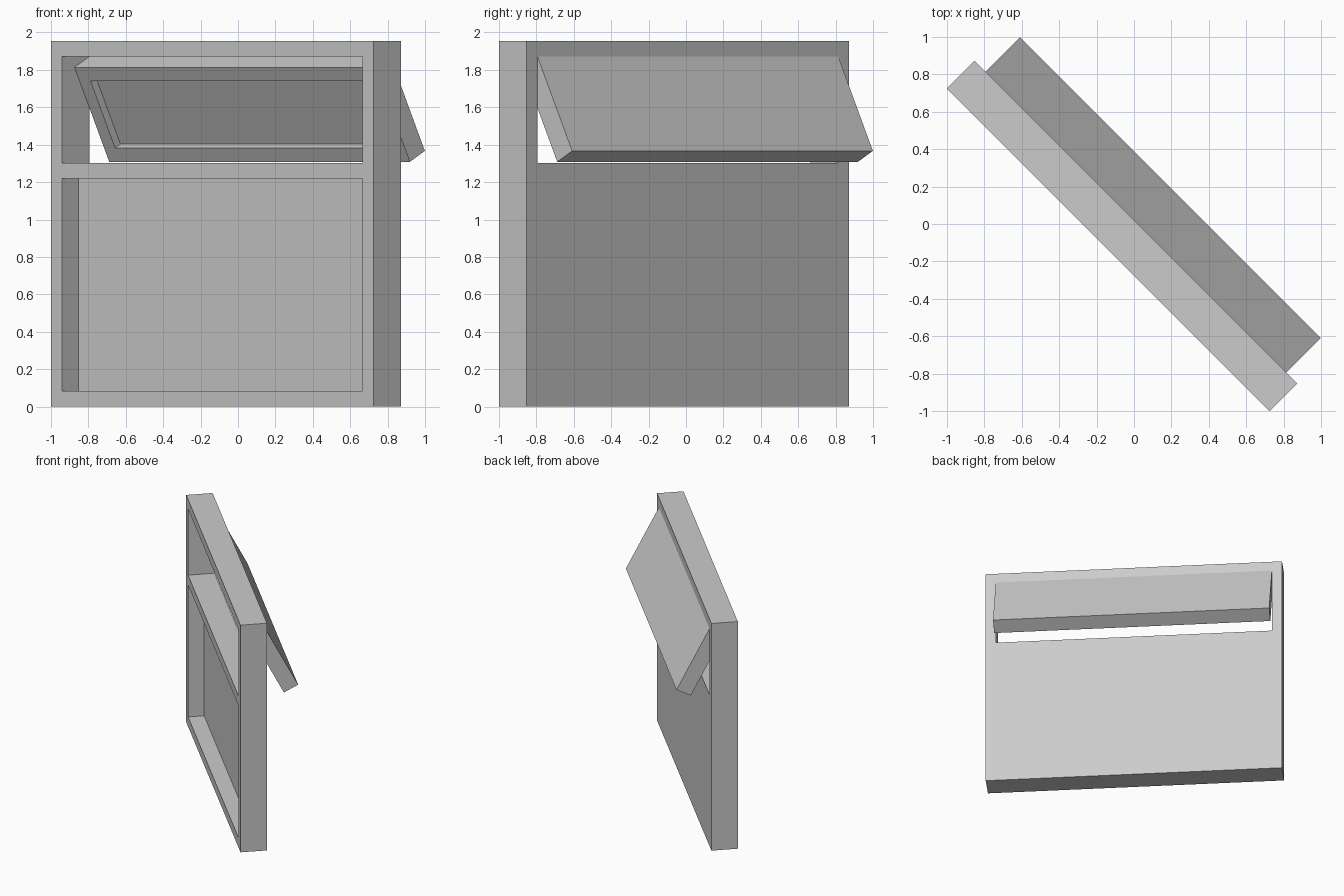
import bpy
import bmesh
from math import radians
from mathutils import Matrix, Vector

cube = bpy.data.objects.get("Cube")
if cube:
    bpy.data.objects.remove(cube, do_unlink=True)

# Main sizes, measured with the window facing -y before it is turned
HALF_WIDTH, HEIGHT = 1.22, 1.955
FRONT, BACK = -0.195, 0.014
RAIL = 0.083
INNER = HALF_WIDTH - RAIL
SILL, HEAD = 1.303, HEIGHT - RAIL
PANEL_DEPTH = 0.127
TILT = radians(27.4)
TURN = Matrix.Rotation(radians(-45), 4, "Z")

grey = bpy.data.materials.new("plain_grey")
grey.use_nodes = True
colour = (0.6, 0.6, 0.6, 1)
grey.diffuse_color = colour
grey.node_tree.nodes["Principled BSDF"].inputs["Base Color"].default_value = colour


def box_mesh(low, high):
    """Return a bmesh box spanning two opposite corners."""
    low, high = Vector(low), Vector(high)
    bm = bmesh.new()
    bmesh.ops.create_cube(bm, size=1)
    bmesh.ops.scale(bm, vec=high - low, verts=bm.verts)
    bmesh.ops.translate(bm, vec=(low + high) / 2, verts=bm.verts)
    return bm


def make_object(name, bm):
    mesh = bpy.data.meshes.new(name)
    bm.to_mesh(mesh)
    bm.free()
    mesh.materials.append(grey)
    obj = bpy.data.objects.new(name, mesh)
    bpy.context.collection.objects.link(obj)
    return obj


def cut(target, low, high):
    """Subtract a box from the target and discard the cutter."""
    cutter = make_object("cutter", box_mesh(low, high))
    cutter.hide_render = True
    mod = target.modifiers.new("cut", "BOOLEAN")
    mod.operation = "DIFFERENCE"
    mod.solver = "EXACT"
    mod.object = cutter
    bpy.context.view_layer.objects.active = target
    bpy.ops.object.modifier_apply(modifier=mod.name)
    bpy.data.objects.remove(cutter, do_unlink=True)


# Frame: recessed lower panel and a through opening above it
frame = make_object("window_frame", box_mesh((-HALF_WIDTH, FRONT, 0), (HALF_WIDTH, BACK, HEIGHT)))
cut(frame, (-INNER, FRONT - 1, RAIL), (INNER, FRONT + PANEL_DEPTH, SILL - RAIL))
cut(frame, (-INNER, FRONT - 1, SILL), (INNER, BACK + 1, HEAD))
frame.matrix_world = TURN

# Sash: hangs from its outer top edge, with a shallow recess on the inside
bm = box_mesh((-INNER, -PANEL_DEPTH, SILL - HEAD), (INNER, 0, 0))
inside = min(bm.faces, key=lambda f: f.calc_center_median().y)
bmesh.ops.inset_region(bm, faces=[inside], thickness=RAIL, use_even_offset=True)
# Keep the rim and sink only the middle of the inside face
bmesh.ops.inset_region(bm, faces=[inside], thickness=0, use_even_offset=True)
bmesh.ops.translate(bm, vec=(0, 0.045, 0), verts=inside.verts)
sash = make_object("tilting_sash", bm)
sash.matrix_world = TURN @ Matrix.Translation((0, BACK, HEAD)) @ Matrix.Rotation(TILT, 4, "X")
